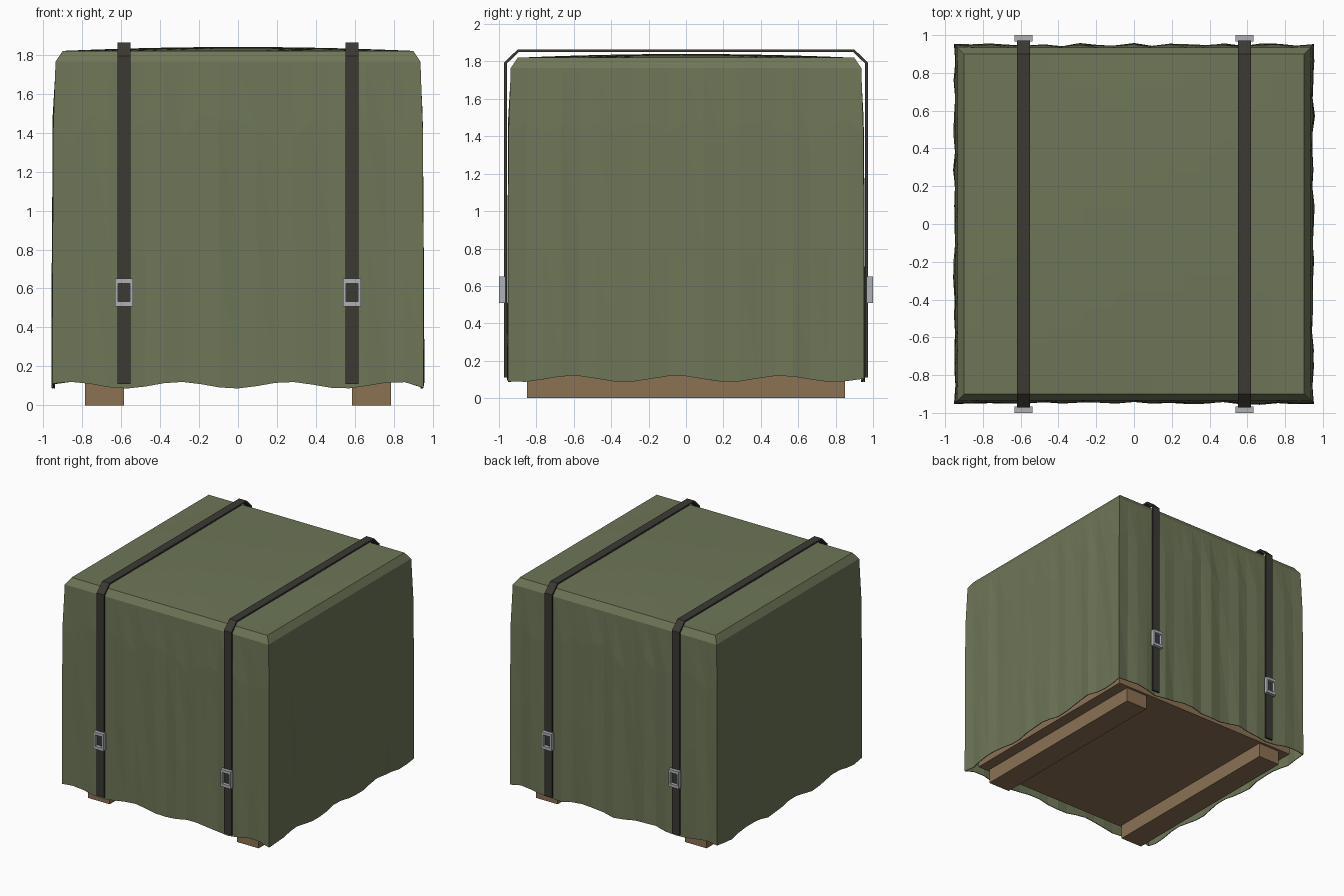
import bpy, bmesh, math, random

if "Cube" in bpy.data.objects:
    bpy.data.objects.remove(bpy.data.objects["Cube"])

random.seed(7)


def material(name, rgb):
    m = bpy.data.materials.new(name)
    m.diffuse_color = (*rgb, 1)
    m.use_nodes = True
    m.node_tree.nodes["Principled BSDF"].inputs["Base Color"].default_value = m.diffuse_color
    return m


OLIVE = material("olive canvas", (0.155, 0.182, 0.096))
WOOD = material("brown wood", (0.26, 0.165, 0.088))
STRAP = material("dark webbing", (0.045, 0.041, 0.034))
STEEL = material("buckle steel", (0.42, 0.45, 0.48))


def finish(name, bm, mat):
    bmesh.ops.recalc_face_normals(bm, faces=bm.faces)
    me = bpy.data.meshes.new(name)
    bm.to_mesh(me)
    bm.free()
    me.materials.append(mat)
    ob = bpy.data.objects.new(name, me)
    bpy.context.collection.objects.link(ob)
    return ob


def add_box(bm, x0, x1, y0, y1, z0, z1):
    vs = bmesh.ops.create_cube(bm, size=1)["verts"]
    for v in vs:
        v.co = ((x0 + x1) / 2 + v.co.x * (x1 - x0),
                (y0 + y1) / 2 + v.co.y * (y1 - y0),
                (z0 + z1) / 2 + v.co.z * (z1 - z0))


# Pallet: deck and two runners
bm = bmesh.new()
add_box(bm, -0.88, 0.88, -0.87, 0.87, 0.12, 0.2)
finish("pallet_deck", bm, WOOD)
for side, s in (("left", -1), ("right", 1)):
    bm = bmesh.new()
    add_box(bm, *sorted((s * 0.585, s * 0.785)), -0.85, 0.85, 0, 0.12)
    finish(side + "_pallet_runner", bm, WOOD)

# Tarp: domed top grid, then folded skirt rows down to a wavy hem
N = 20
bm = bmesh.new()
grid = {}
for i in range(N + 1):
    for j in range(N + 1):
        u, v = 2 * i / N - 1, 2 * j / N - 1
        z = 1.82 + 0.02 * (1 - u * u) * (1 - v * v)
        grid[i, j] = bm.verts.new((0.9 * u, 0.9 * v, z))
for i in range(N):
    for j in range(N):
        bm.faces.new([grid[i, j], grid[i + 1, j], grid[i + 1, j + 1], grid[i, j + 1]])

# Perimeter: grid index, outward normal, position along side, side number
rim = []
for k in range(N):
    rim.append(((k, 0), (0, -1), k, 0))
for k in range(N):
    rim.append(((N, k), (1, 0), k, 1))
for k in range(N):
    rim.append(((N - k, N), (0, 1), k, 2))
for k in range(N):
    rim.append(((0, N - k), (-1, 0), k, 3))
fold = [0.005 * math.sin(k * 2.4 + s) + random.uniform(-0.006, 0.004)
        for _, _, k, s in rim]

# rows: height, half width, fold strength
rows = [(1.765, 0.937, 0.0), (1.42, 0.949, 0.6), (0.8, 0.952, 0.9), (0.1, 0.953, 1.1)]
prev = [grid[r[0]] for r in rim]
for n, (z, h, strength) in enumerate(rows):
    ring = []
    for m, ((i, j), nrm, k, s) in enumerate(rim):
        u, v = 2 * i / N - 1, 2 * j / N - 1
        d = 0 if k == 0 else min(0.005, strength * (fold[m] + random.uniform(-0.003, 0.003)) - 0.002)
        zz = z
        if n == len(rows) - 1:
            a = u if s in (0, 2) else v
            peak = 0.26 if s in (0, 2) else -0.05
            zz = 0.103 + 0.017 * math.cos(2 * math.pi * (a * h - peak) / 0.56)
        elif 0 < n and k:
            zz += random.uniform(-0.08, 0.08)
        ring.append(bm.verts.new((u * h + nrm[0] * d, v * h + nrm[1] * d, zz)))
    for m in range(len(rim)):
        q = (m + 1) % len(rim)
        quad = [prev[m], ring[m], ring[q], prev[q]]
        if n:  # creased cloth facets
            bm.faces.new(quad[:3])
            bm.faces.new([quad[0], quad[2], quad[3]])
        else:
            bm.faces.new(quad)
    prev = ring
tarp = finish("canvas_tarp", bm, OLIVE)
mod = tarp.modifiers.new("cloth thickness", "SOLIDIFY")
mod.thickness = 0.006
mod.offset = -1

# Straps over the load with a buckle frame at front and back
outer = [(-0.972, 0.11), (-0.972, 1.795), (-0.9, 1.864),
         (0.9, 1.864), (0.972, 1.795), (0.972, 0.11)]
inner = [(-0.958, 0.11), (-0.958, 1.789), (-0.894, 1.85),
         (0.894, 1.85), (0.958, 1.789), (0.958, 0.11)]
for side, cx in (("left", -0.585), ("right", 0.585)):
    bm = bmesh.new()
    rings = []
    for a, b in zip(outer, inner):
        rings.append([bm.verts.new((cx + dx, p[0], p[1]))
                      for dx, p in ((-0.034, a), (0.034, a), (0.034, b), (-0.034, b))])
    for r0, r1 in zip(rings, rings[1:]):
        for c in range(4):
            bm.faces.new([r0[c], r0[(c + 1) % 4], r1[(c + 1) % 4], r1[c]])
    bm.faces.new(rings[0])
    bm.faces.new(rings[-1])
    finish(side + "_strap", bm, STRAP)
    for end, s in (("front", -1), ("back", 1)):
        bm = bmesh.new()
        y0, y1 = sorted((s * 0.966, s * 1.0))
        for d in (-1, 1):
            add_box(bm, *sorted((cx + d * 0.031, cx + d * 0.047)), y0, y1, 0.508, 0.65)
        for z0, z1 in ((0.508, 0.532), (0.626, 0.65)):
            add_box(bm, cx - 0.031, cx + 0.031, y0, y1, z0, z1)
        finish(f"{side}_{end}_buckle", bm, STEEL)
